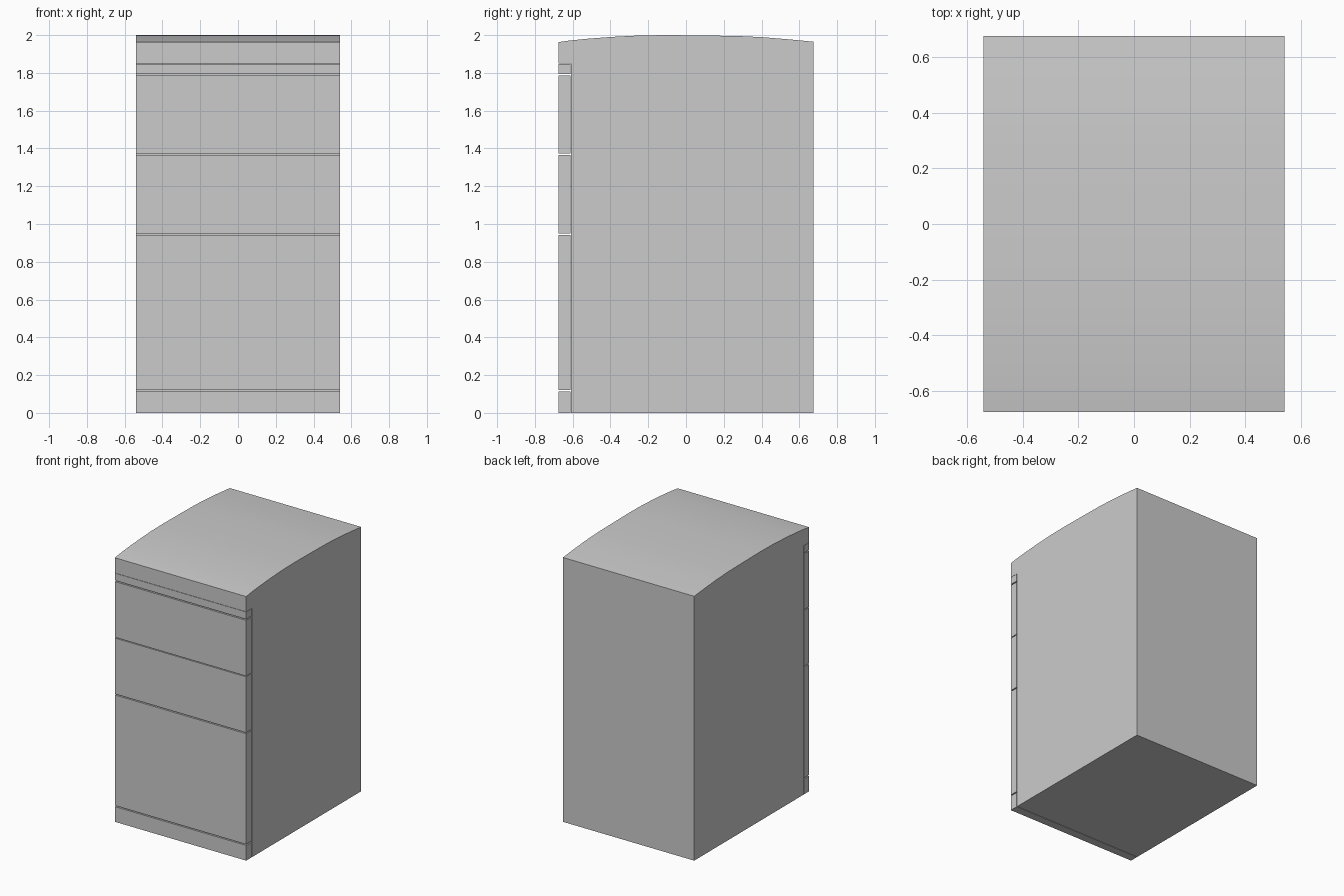
import bpy, bmesh, math

if "Cube" in bpy.data.objects:
    bpy.data.objects.remove(bpy.data.objects["Cube"])

HALF_W = 0.54
FRONT, FACE_BACK, BACK = -0.675, -0.612, 0.675


def extrude_profile(name, profile):
    """Extrude a closed (y, z) outline across the full width."""
    bm = bmesh.new()
    face = bm.faces.new([bm.verts.new((-HALF_W, y, z)) for y, z in profile])
    out = bmesh.ops.extrude_face_region(bm, geom=[face])
    verts = [g for g in out["geom"] if isinstance(g, bmesh.types.BMVert)]
    bmesh.ops.translate(bm, verts=verts, vec=(2 * HALF_W, 0, 0))
    bmesh.ops.recalc_face_normals(bm, faces=bm.faces)
    mesh = bpy.data.meshes.new(name)
    bm.to_mesh(mesh)
    bm.free()
    obj = bpy.data.objects.new(name, mesh)
    bpy.context.collection.objects.link(obj)
    return obj


def panel(name, y0, y1, z0, z1):
    return extrude_profile(name, [(y0, z0), (y1, z0), (y1, z1), (y0, z1)])


# Cabinet carcass
panel("cabinet_body", -0.608, BACK, 0.0, 1.85)

# Front panels, separated by narrow open gaps
for name, z0, z1 in [
    ("plinth", 0.0, 0.113),
    ("bottom_drawer_front", 0.121, 0.943),
    ("middle_drawer_front", 0.951, 1.366),
    ("top_drawer_front", 1.372, 1.786),
    ("pencil_tray_front", 1.794, 1.848),
]:
    panel(name, FRONT, FACE_BACK, z0, z1)

# Crowned seat-like top: gently arched from front to back
crown = [(0.675, 1.965), (0.55, 1.977), (0.42, 1.988), (0.28, 1.995),
         (0.1, 1.998), (-0.1, 2.0), (-0.25, 1.998), (-0.4, 1.99),
         (-0.52, 1.981), (-0.61, 1.972), (-0.675, 1.963)]
top = extrude_profile("cushion_top", [(FRONT, 1.85), (BACK, 1.85)] + crown)
bpy.ops.object.select_all(action="DESELECT")
top.select_set(True)
bpy.context.view_layer.objects.active = top
bpy.ops.object.shade_smooth_by_angle(angle=math.radians(30))
